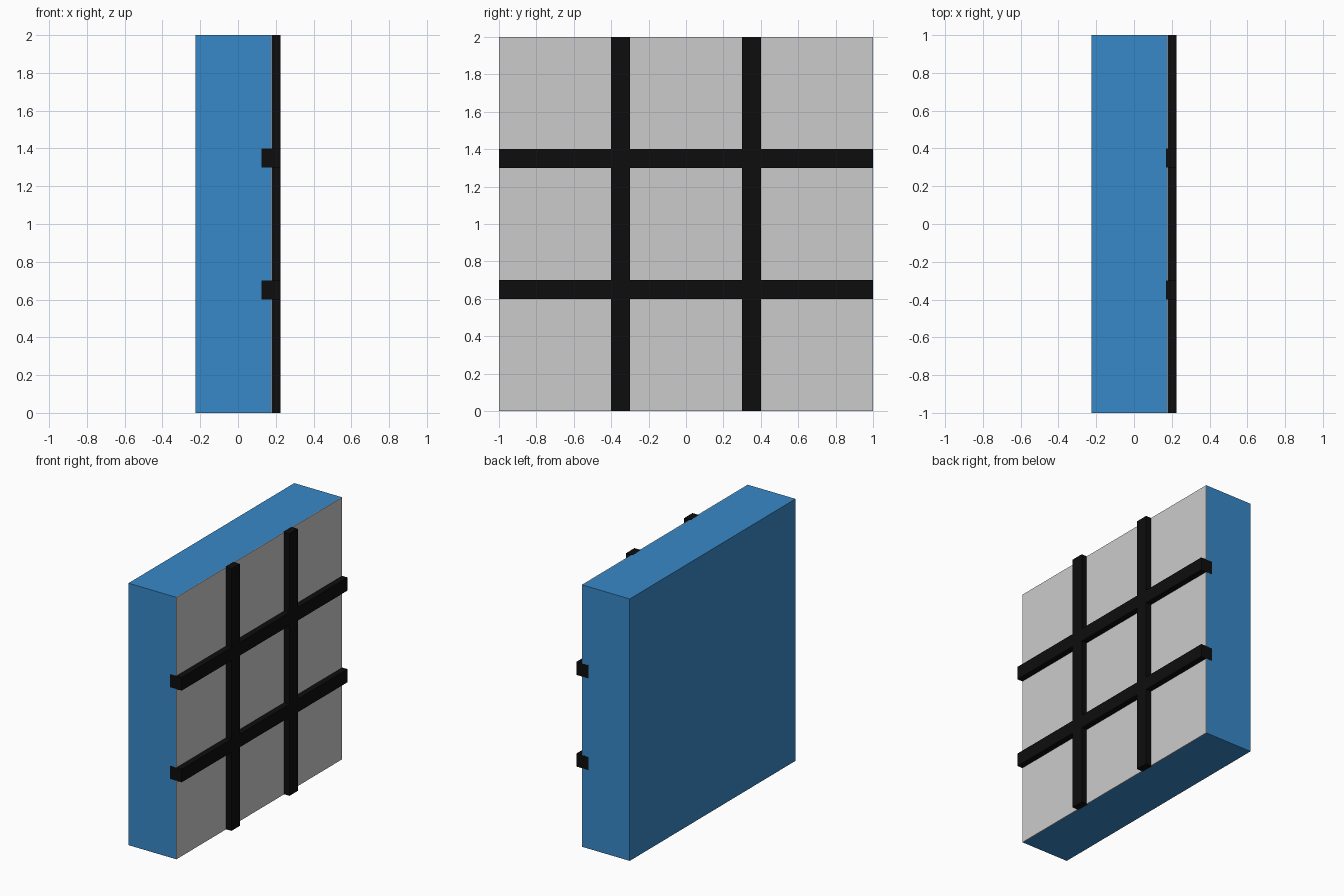
import bpy

if "Cube" in bpy.data.objects:
    bpy.data.objects.remove(bpy.data.objects["Cube"])


def material(name, color):
    m = bpy.data.materials.new(name)
    m.diffuse_color = color
    m.use_nodes = True
    m.node_tree.nodes["Principled BSDF"].inputs["Base Color"].default_value = m.diffuse_color
    return m


def box(name, lo, hi, mat=None):
    """Axis-aligned box between two corners."""
    bpy.ops.mesh.primitive_cube_add(size=1)
    ob = bpy.context.object
    ob.name = name
    ob.location = [(a + b) / 2 for a, b in zip(lo, hi)]
    ob.scale = [b - a for a, b in zip(lo, hi)]
    bpy.ops.object.transform_apply(location=True, rotation=False, scale=True)
    if mat:
        ob.data.materials.append(mat)
    return ob


blue = material("blue", (0.04, 0.25, 0.58, 1))
black = material("black", (0.004, 0.004, 0.004, 1))

# Main block and the thin grey face on its +x side
box("block", (-0.225, -1, 0), (0.175, 1, 2), blue)
box("face_panel", (0.175, -1, 0), (0.18, 1, 2))

# Grid bars; the horizontal ends sit a hair proud of the block sides
for i, y in enumerate((-0.35, 0.35)):
    box(f"vertical_bar_{i + 1}", (0.17, y - 0.05, 0), (0.225, y + 0.05, 2.0005), black)
for i, z in enumerate((0.65, 1.35)):
    box(f"horizontal_bar_{i + 1}", (0.125, -1.0005, z - 0.05), (0.225, 1.0005, z + 0.05), black)
